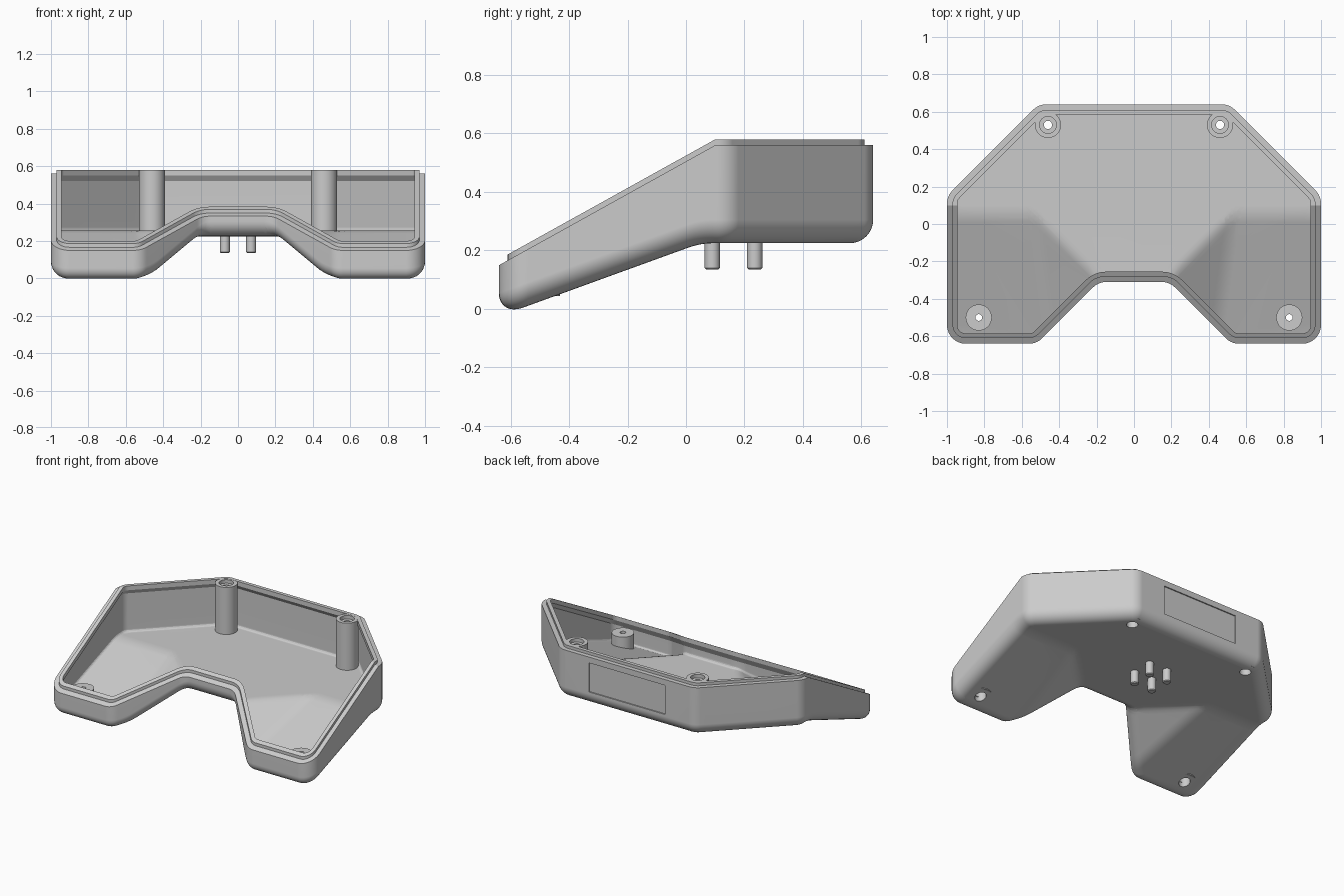
import bpy, bmesh, math
from mathutils import Vector

cube = bpy.data.objects.get("Cube")
if cube:
    bpy.data.objects.remove(cube, do_unlink=True)

grey = bpy.data.materials.new("plain grey")
grey.use_nodes = True
colour = (0.6, 0.6, 0.6, 1)
grey.diffuse_color = colour
grey.node_tree.nodes["Principled BSDF"].inputs["Base Color"].default_value = colour

HALF = [(0.51, 0.64), (1, 0.15), (1, -0.64), (0.52, -0.64), (0.19, -0.31)]
CORNER_R, EDGE_R, FLOOR_T = 0.1, 0.08, 0.03
FLOOR_Z, RIM_Z, WING, FACET, SOFT = 0.225, 0.56, 0.363, 0.417, 0.016


def soft_min(a, b):
    h = max(SOFT - abs(a - b), 0) / SOFT
    return min(a, b) - h * h * SOFT / 4


def floor_z(x, y):
    """Underside: flat middle, sloping wings, a facet joining them."""
    wing = FLOOR_Z + WING * (y - 0.05)
    facet = FLOOR_Z - FACET * (abs(x) - y - 0.48)
    return soft_min(FLOOR_Z, -soft_min(-wing, -facet))


def rim_z(y):
    return min(RIM_Z, RIM_Z + 0.555 * (y - 0.1))


def outline():
    """Rounded plan outline as (point, outward normal), clockwise."""
    corners = [Vector(p) for p in HALF]
    corners += [Vector((-p.x, p.y)) for p in reversed(corners)]
    result = []
    for i, p in enumerate(corners):
        a = (p - corners[i - 1]).normalized()
        b = (corners[(i + 1) % len(corners)] - p).normalized()
        na, nb = Vector((-a.y, a.x)), Vector((-b.y, b.x))
        side = -1 if a.x * b.y - a.y * b.x < 0 else 1
        centre = p + (na + nb) * side * CORNER_R / (1 + na.dot(nb))
        for k in range(9):
            n = na.slerp(nb, k / 8)
            result.append((centre - n * side * CORNER_R, n))
    return result


def finish(obj, angle=16):
    obj.data.materials.clear()
    obj.data.materials.append(grey)
    bpy.ops.object.select_all(action="DESELECT")
    obj.select_set(True)
    bpy.context.view_layer.objects.active = obj
    bpy.ops.object.shade_smooth_by_angle(angle=math.radians(angle))


def new_object(name, bm):
    bmesh.ops.recalc_face_normals(bm, faces=bm.faces)
    mesh = bpy.data.meshes.new(name)
    bm.to_mesh(mesh)
    bm.free()
    obj = bpy.data.objects.new(name, mesh)
    bpy.context.collection.objects.link(obj)
    return obj


def lathe(name, x, y, profile, closed=False, steps=32):
    """Turn an (r, z) profile around a vertical axis."""
    bm = bmesh.new()
    rings = []
    for r, z in profile:
        rings.append([bm.verts.new((x + r * math.cos(t * math.tau / steps),
                                    y + r * math.sin(t * math.tau / steps), z))
                      for t in range(steps)])
    pairs = list(zip(rings, rings[1:]))
    if closed:
        pairs.append((rings[-1], rings[0]))
    else:
        bm.faces.new(rings[0])
        bm.faces.new(rings[-1])
    for lo, hi in pairs:
        for t in range(steps):
            u = (t + 1) % steps
            bm.faces.new((lo[t], lo[u], hi[u], hi[t]))
    return new_object(name, bm)


# Shell section as (inset, level): levels near 0 follow the floor, near 1 the rim
section = []
for k in range(9):
    t = k / 8 * math.pi / 2
    section.append((EDGE_R * (1 - math.sin(t)), EDGE_R * (1 - math.cos(t))))
section += [(0, 1), (0.03, 1), (0.03, 1.02), (0.055, 1.02), (0.055, 0.99), (0.035, 0.96)]
for k in range(5):
    t = k / 4 * math.pi / 2
    section.append((0.055 - 0.02 * math.cos(t), FLOOR_T + 0.02 * (1 - math.sin(t))))

bm = bmesh.new()
rings = []
for inset, level in section:
    rings.append([bm.verts.new((*(p - n * inset), level)) for p, n in outline()])
count = len(rings[0])
for lo, hi in zip(rings, rings[1:]):
    for i in range(count):
        j = (i + 1) % count
        bm.faces.new((lo[i], lo[j], hi[j], hi[i]))
caps = [bm.faces.new(rings[0]), bm.faces.new(rings[-1])]
bmesh.ops.triangulate(bm, faces=caps)

# Cut along every fold so that the floor and rim can bend there
folds = [(Vector((0, 0.1, 0)), Vector((0, 1, 0)), [0])]
bands = [-0.04, -0.02, 0, 0.02, 0.04]
folds.append((Vector((0, 0.05, 0)), Vector((0, 1, 0)), bands))
for s in (-1, 1):
    folds.append((Vector((s * 0.48, 0, 0)), Vector((s, -1, 0)).normalized(), bands))
    folds.append((Vector((s * 0.523, 0, 0)), Vector((s * 0.417, -0.054, 0)).normalized(), bands))
for point, normal, offsets in folds:
    for d in offsets:
        bmesh.ops.bisect_plane(bm, geom=bm.verts[:] + bm.edges[:] + bm.faces[:], dist=1e-5,
                               plane_co=point + normal * d, plane_no=normal)
for v in bm.verts:
    x, y, level = v.co
    v.co.z = floor_z(x, y) + level if level < 0.5 else rim_z(y) + level - 1
shell = new_object("tray_shell", bm)

# Screw holes and the shallow panel recess in the back wall
POSTS = [("back", 0.46, 0.53), ("front", 0.83, -0.5)]
cutters = []
for name, px, py in POSTS:
    for s in (-1, 1):
        cutters.append(lathe("cutter_hole", s * px, py, [(0.036, -0.2), (0.036, 0.3)]))
bm = bmesh.new()
bmesh.ops.create_cube(bm, size=1)
for v in bm.verts:
    v.co = (v.co.x * 0.58, 0.67 + v.co.y * 0.076, 0.42 + v.co.z * 0.2)
cutters.append(new_object("cutter_recess", bm))

bpy.context.view_layer.objects.active = shell
for cutter in cutters:
    cutter.hide_render = True
    mod = shell.modifiers.new("cut", "BOOLEAN")
    mod.operation, mod.solver, mod.object = "DIFFERENCE", "EXACT", cutter
    bpy.ops.object.modifier_apply(modifier=mod.name)
for cutter in cutters:
    bpy.data.objects.remove(cutter, do_unlink=True)
finish(shell)
weighted = shell.modifiers.new("even shading", "WEIGHTED_NORMAL")
weighted.keep_sharp = True

# Screw posts, hollow from below
back_profile = [(0.036, 0.235), (0.07, 0.235), (0.07, 0.579), (0.045, 0.579), (0.045, 0.555),
                (0.022, 0.555), (0.022, 0.32), (0.036, 0.32)]
front_profile = [(0.036, 0.045), (0.07, 0.045), (0.07, 0.15), (0.018, 0.15),
                 (0.018, 0.11), (0.036, 0.11)]
for (name, px, py), profile in zip(POSTS, (back_profile, front_profile)):
    for s, side in ((1, "left"), (-1, "right")):
        finish(lathe(f"{name}_post_{side}", s * px, py, profile, closed=True), 30)

# Locating pegs under the floor
for s, side in ((1, "left"), (-1, "right")):
    for py, row in ((0.09, "front"), (0.235, "back")):
        peg = lathe(f"{row}_peg_{side}", s * 0.07, py,
                    [(0.021, 0.135), (0.026, 0.14), (0.026, 0.24)], steps=24)
        finish(peg, 30)
